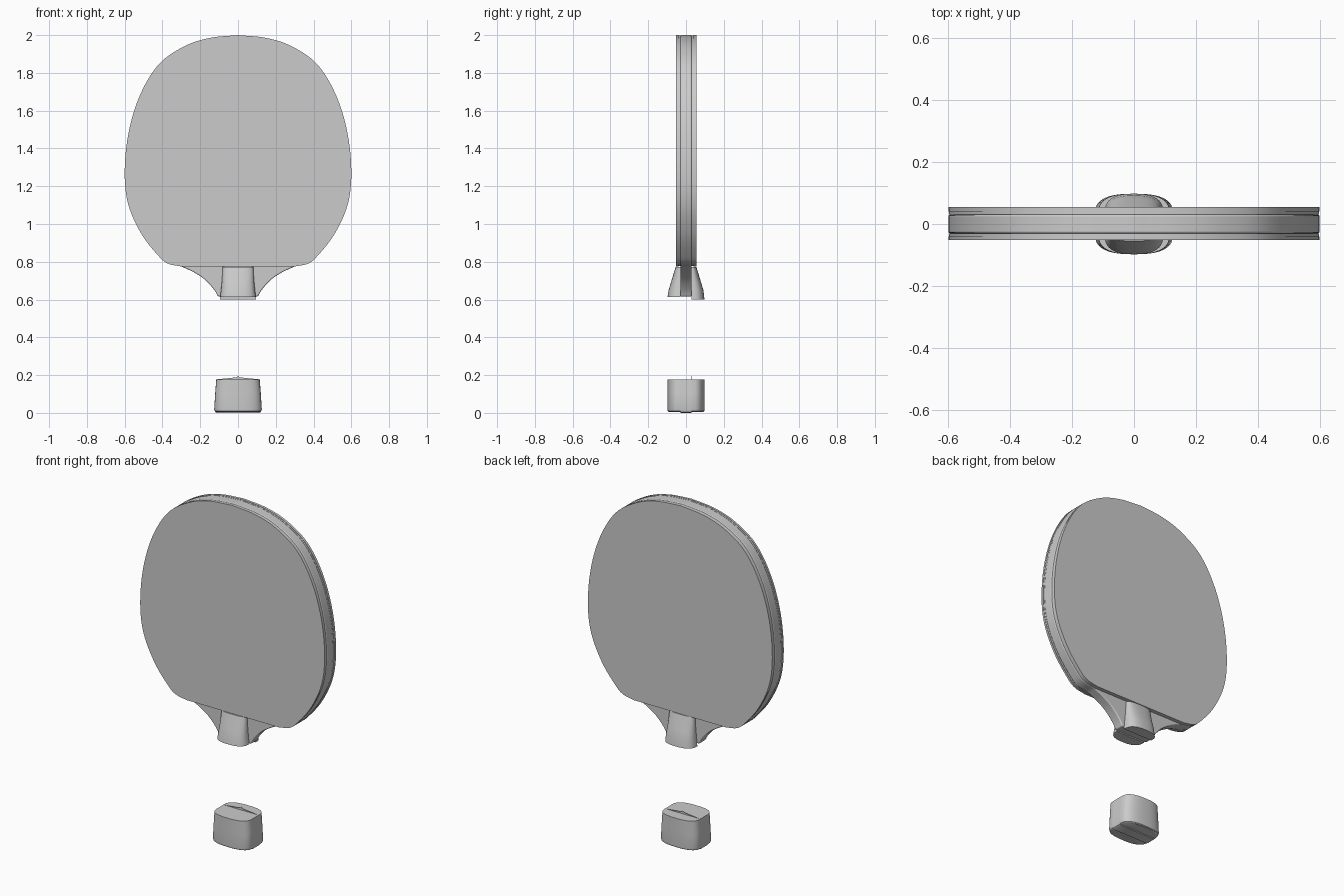
import bpy, bmesh, math
from mathutils import Vector

if "Cube" in bpy.data.objects:
    bpy.data.objects.remove(bpy.data.objects["Cube"])


def spline(points, steps=6):
    """Catmull-Rom curve through the points."""
    p = [Vector(q) for q in points]
    p = [2 * p[0] - p[1]] + p + [2 * p[-1] - p[-2]]
    out = []
    for a, b, c, d in zip(p, p[1:], p[2:], p[3:]):
        for i in range(steps):
            t = i / steps
            out.append(0.5 * (2 * b + (c - a) * t + (2 * a - 5 * b + 4 * c - d) * t * t
                              + (3 * b - a - 3 * c + d) * t ** 3))
    return out + [p[-2]]


def loft(name, rings):
    """Closed solid through rings of equal point count."""
    bm = bmesh.new()
    vs = [[bm.verts.new(v) for v in r] for r in rings]
    n = len(vs[0])
    for a, b in zip(vs, vs[1:]):
        for i in range(n):
            j = (i + 1) % n
            bm.faces.new((a[i], a[j], b[j], b[i]))
    bm.faces.new(vs[0][::-1])
    bm.faces.new(vs[-1])
    bmesh.ops.recalc_face_normals(bm, faces=bm.faces)
    me = bpy.data.meshes.new(name)
    bm.to_mesh(me)
    bm.free()
    ob = bpy.data.objects.new(name, me)
    bpy.context.collection.objects.link(ob)
    bpy.ops.object.select_all(action='DESELECT')
    bpy.context.view_layer.objects.active = ob
    ob.select_set(True)
    bpy.ops.object.shade_smooth_by_angle(angle=math.radians(35))
    return ob


def slab(name, half, y0, y1, bevel=0):
    """Mirrored x/z outline given thickness along y."""
    left = [Vector((-v.x, v.y)) for v in reversed(half) if v.x > 1e-5]
    outline = list(half) + left
    ob = loft(name, [[(v.x, y, v.y) for v in outline] for y in (y0, y1)])
    if bevel:
        m = ob.modifiers.new("soft_edge", 'BEVEL')
        m.width, m.segments = bevel, 3
        m.limit_method, m.angle_limit = 'ANGLE', math.radians(50)
    return ob


def grip(name, side, sections, y_in=0.03, n=20):
    """Rounded grip half; sections are (z, half width, depth)."""
    rings = []
    for z, w, d in sections:
        ring = []
        for i in range(n + 1):
            a = math.pi * i / n
            c, s = math.cos(a), math.sin(a)
            ring.append((w * math.copysign(abs(c) ** 0.8, c),
                         side * (y_in + (d - y_in) * max(s, 0) ** 0.7), z))
        rings.append(ring)
    return loft(name, rings)


# Head outline (right half), from the top down to the flat lower edge
head = spline([(0, 2.0), (0.15, 1.985), (0.286, 1.94), (0.42, 1.845), (0.52, 1.68),
               (0.58, 1.48), (0.60, 1.27), (0.58, 1.10), (0.51, 0.945),
               (0.42, 0.83), (0.37, 0.79), (0.30, 0.775)])
neck = spline([(0.30, 0.775), (0.235, 0.745), (0.175, 0.705), (0.125, 0.65), (0.098, 0.60)])

# Wooden blade with flared neck
core = [v for v in head[:-1]] + [v for v in neck if v.y > 0.612]
slab("blade", core, -0.03, 0.03, 0.006)

# Sponge and rubber sheets on both faces
for side, tag in ((-1, "front"), (1, "back")):
    inset = [Vector((v.x * 0.996, 1.38 + (v.y - 1.38) * 0.997)) for v in head]
    outer = 0.052 if side < 0 else 0.055
    slab(tag + "_sponge", inset, side * 0.03, side * 0.040)
    slab(tag + "_rubber", head, side * 0.040, side * outer)

# Upper grip halves, flaring out of the head
for side, tag, zb in ((-1, "front", 0.613), (1, "back", 0.60)):
    grip(tag + "_upper_grip", side,
         [(zb, 0.095, 0.098), (0.65, 0.09, 0.092), (0.69, 0.086, 0.080),
          (0.73, 0.083, 0.068), (0.772, 0.081, 0.055)])

# Butt end of the handle: two grip halves around the wooden core
for side, tag in ((-1, "front"), (1, "back")):
    grip(tag + "_butt_grip", side,
         [(0.005, 0.115, 0.092), (0.009, 0.122, 0.097), (0.02, 0.126, 0.098),
          (0.10, 0.121, 0.098), (0.178, 0.115, 0.098)])
butt = [(0, 0.178), (0.115, 0.178), (0.121, 0.10), (0.126, 0.02), (0.122, 0.006), (0.113, 0)]
slab("butt_core", [Vector(p) for p in butt], -0.03, 0.03)

# Thin splinter on top of the butt
slab("butt_splinter", [Vector(p) for p in ((0, 0.196), (0.01, 0.188), (0.11, 0.178))], 0.028, 0.031)
